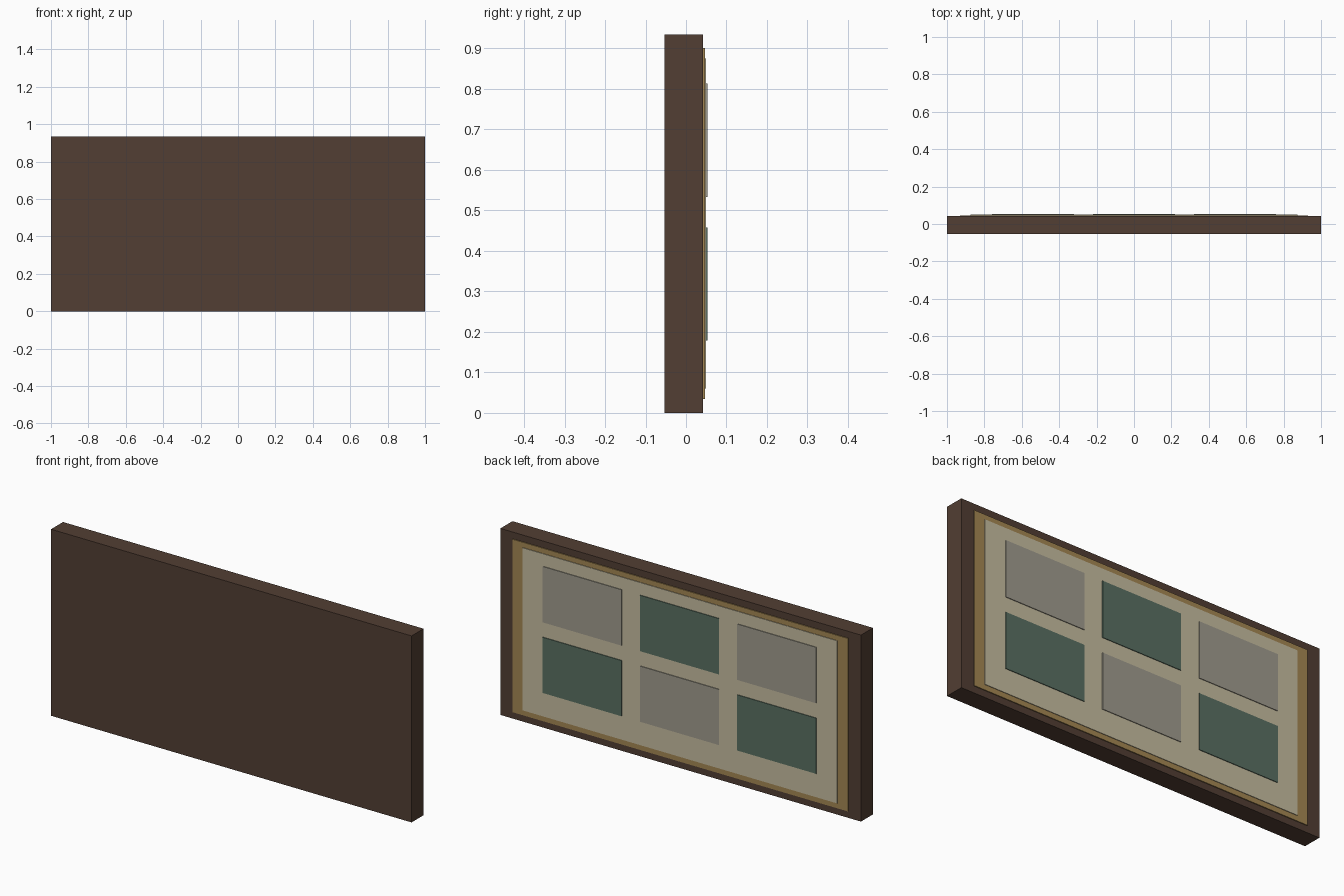
import bpy

if "Cube" in bpy.data.objects:
    bpy.data.objects.remove(bpy.data.objects["Cube"])


def material(name, rgb):
    mat = bpy.data.materials.new(name)
    lin = [(c / 255 / 12.92) if c < 11 else ((c / 255 + 0.055) / 1.055) ** 2.4 for c in rgb]
    mat.diffuse_color = (*lin, 1)
    mat.use_nodes = True
    mat.node_tree.nodes["Principled BSDF"].inputs["Base Color"].default_value = mat.diffuse_color
    return mat


def box(name, x, y, z, mat):
    """Box spanning the given (min, max) ranges."""
    bpy.ops.mesh.primitive_cube_add(
        size=1, location=[(a + b) / 2 for a, b in (x, y, z)])
    ob = bpy.context.object
    ob.name = name
    ob.scale = [b - a for a, b in (x, y, z)]
    bpy.ops.object.transform_apply(location=False, rotation=False, scale=True)
    ob.data.materials.append(mat)
    return ob


wood = material("dark_wood", (82, 62, 51))
gold = material("gold_trim", (164, 135, 83))
cream = material("cream_mat", (198, 189, 161))
green = material("green_print", (89, 112, 98))
grey = material("grey_print", (160, 156, 142))

# Board, then shallow stepped panels on its back face
box("frame_board", (-1, 1), (-0.053, 0.042), (0, 0.935), wood)
box("gold_border", (-0.93, 0.93), (0.03, 0.0465), (0.034, 0.901), gold)
box("cream_mount", (-0.873, 0.873), (0.035, 0.0495), (0.06, 0.875), cream)

# Two rows of three pictures in a checker pattern
for row, z in enumerate(((0.179, 0.458), (0.533, 0.813))):
    for col in range(3):
        cx = (col - 1) * 0.54
        mat = green if (row + col) % 2 == 0 else grey
        box(f"picture_{row + 1}_{col + 1}", (cx - 0.219, cx + 0.219),
            (0.04, 0.053), z, mat)
